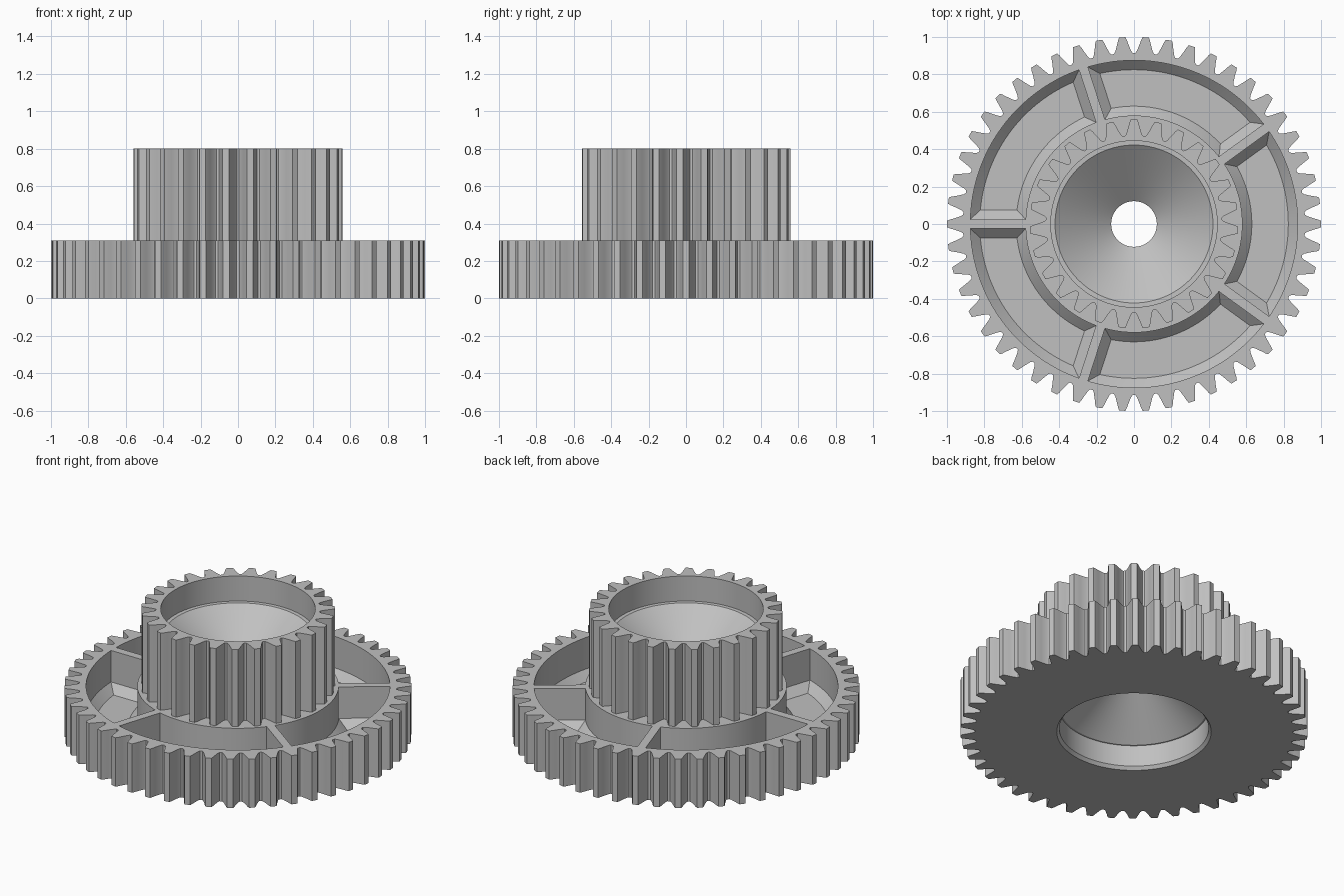
import bpy
import bmesh
from math import asin, cos, sin, pi, tau, radians

cube = bpy.data.objects.get("Cube")
if cube:
    bpy.data.objects.remove(cube, do_unlink=True)

grey = bpy.data.materials.new("light grey plastic")
grey.use_nodes = True
colour = (0.53, 0.53, 0.53, 1)
grey.diffuse_color = colour
grey.node_tree.nodes["Principled BSDF"].inputs["Base Color"].default_value = colour

MODULE = 2 / 52          # shared tooth size of both gears
WHEEL_TOP, TOP = 0.31, 0.8


def polar(r, a):
    return r * cos(a), r * sin(a)


def loft(name, layers):
    """Closed solid through matching outlines, given as (z, points)."""
    bm = bmesh.new()
    rings = [[bm.verts.new((x, y, z)) for x, y in pts] for z, pts in layers]
    n = len(rings[0])
    for low, high in zip(rings, rings[1:]):
        for i in range(n):
            j = (i + 1) % n
            bm.faces.new((low[i], low[j], high[j], high[i]))
    bm.faces.new(rings[0][::-1])
    bm.faces.new(rings[-1])
    bmesh.ops.recalc_face_normals(bm, faces=bm.faces)
    mesh = bpy.data.meshes.new(name)
    bm.to_mesh(mesh)
    bm.free()
    mesh.materials.append(grey)
    ob = bpy.data.objects.new(name, mesh)
    bpy.context.collection.objects.link(ob)
    return ob


def gear_outline(teeth, start):
    """Tooth flanks as (height in modules, half width in pitches)."""
    flank = [(-1.22, 0.44), (-0.95, 0.37), (0, 0.25), (0.6, 0.19), (1, 0.135)]
    side = [(h, -w) for h, w in flank] + [(h, w) for h, w in flank[::-1]]
    return [polar(MODULE * (teeth / 2 + h), start + (k + w) * tau / teeth)
            for k in range(teeth) for h, w in side]


def circle(r, n=96):
    return [polar(r, tau * i / n) for i in range(n)]


def pocket_outline(middle, inset, steps=24):
    """Ring sector between two parallel-sided spokes."""
    pts = []
    for r, way in ((0.58 + inset, 1), (0.875 - inset, -1)):
        half = pi / 5 - asin((0.025 + inset) / r)
        pts += [polar(r, middle + way * half * (2 * i / steps - 1))
                for i in range(steps + 1)]
    return pts


def combine(target, other, operation):
    mod = target.modifiers.new(operation.lower(), "BOOLEAN")
    mod.operation, mod.solver, mod.object = operation, "EXACT", other
    other.hide_render = True
    bpy.context.view_layer.objects.active = target
    bpy.ops.object.modifier_apply(modifier=mod.name)
    bpy.data.objects.remove(other, do_unlink=True)


# Large wheel with a smaller pinion rising from it
wheel_outline = gear_outline(50, 0)
gear = loft("stepped_gear", [(0, wheel_outline), (WHEEL_TOP, wheel_outline)])

# Five pockets with bevelled floors
for k in range(5):
    middle = k * tau / 5
    pocket = loft("pocket_cutter", [(z, pocket_outline(middle, inset)) for z, inset in
                                    ((0.06, 0.05), (0.11, 0), (0.4, 0))])
    combine(gear, pocket, "DIFFERENCE")

pinion_outline = gear_outline(27, pi / 2)
pinion = loft("pinion", [(0.2, pinion_outline), (TOP, pinion_outline)])
combine(gear, pinion, "UNION")

# Hourglass bore: recess, small ledge, and funnels meeting at a narrow hole
half_bore = [(-0.1, 0.445), (0.0, 0.445), (0.02, 0.43), (0.155, 0.43),
             (0.156, 0.42), (0.4, 0.122)]
upper = [(TOP - 0.4, 0.122), (0.64, 0.422), (0.641, 0.445), (TOP + 0.1, 0.445)]
bore = loft("bore_cutter", [(z, circle(r)) for z, r in half_bore + upper[1:]])
combine(gear, bore, "DIFFERENCE")

# Smooth the round walls, keep the edges crisp
bpy.ops.object.select_all(action="DESELECT")
gear.select_set(True)
bpy.context.view_layer.objects.active = gear
bpy.ops.object.shade_smooth_by_angle(angle=radians(18))
